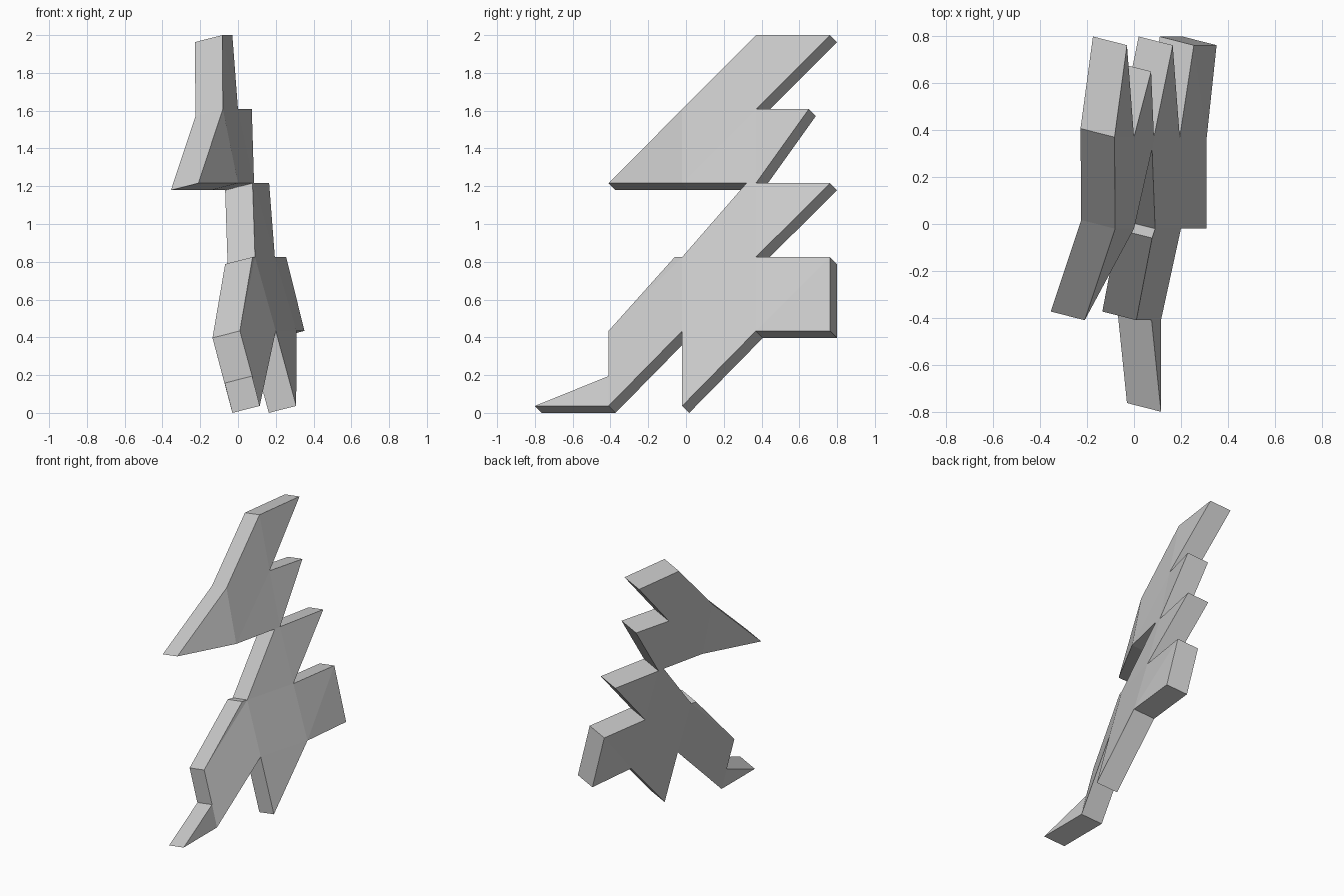
import bpy
import bmesh
from mathutils import Vector

cube = bpy.data.objects.get("Cube")
if cube:
    bpy.data.objects.remove(cube, do_unlink=True)

# One plain grey for the whole figure
grey = bpy.data.materials.new("plain grey")
grey.use_nodes = True
colour = (0.6, 0.6, 0.6, 1.0)
grey.diffuse_color = colour
grey.node_tree.nodes["Principled BSDF"].inputs["Base Color"].default_value = colour

# Columns (y) and rows (z) that the zigzag outline snaps to
toe_y, shin_y, mid_y, notch_y, back_y = -0.80, -0.41, -0.02, 0.37, 0.762
foot_z, hip_z, waist_z, neck_z, brow_z, top_z = 0.037, 0.434, 0.825, 1.216, 1.608, 2.0

# Corners of the left-hand surface
corners = {
    "crest": (-0.083, notch_y, top_z),
    "crest_tip": (-0.03, back_y, top_z),
    "brow": (-0.08, mid_y, brow_z),
    "brow_notch": (0.0, notch_y, brow_z),
    "mane_tip": (0.073, 0.65, brow_z),
    "snout": (-0.21, shin_y, neck_z),
    "jaw": (0.0, mid_y, neck_z),
    "throat": (0.077, 0.32, neck_z),
    "nape": (0.085, notch_y, neck_z),
    "shoulder_tip": (0.165, back_y, neck_z),
    "waist": (0.09, mid_y, waist_z),
    "chest": (0.077, -0.06, waist_z),
    "waist_notch": (0.195, notch_y, waist_z),
    "tail_top": (0.255, back_y, waist_z),
    "tail_base": (0.352, back_y, hip_z),
    "rump": (0.31, notch_y, hip_z),
    "crotch": (0.2, mid_y, hip_z),
    "knee": (0.01, shin_y, hip_z),
    "ankle": (0.075, shin_y, 0.195),
    "heel": (0.115, shin_y, foot_z),
    "toe": (0.115, toe_y, foot_z),
    "rear_foot": (0.308, mid_y, foot_z),
}

# Flat facets of the folded sheet
facets = [
    "crest crest_tip brow_notch",
    "crest brow_notch jaw brow",
    "brow jaw snout",
    "brow_notch mane_tip nape",
    "brow_notch nape throat jaw",
    "nape shoulder_tip waist_notch",
    "throat nape waist_notch waist",
    "waist_notch tail_top rump",
    "tail_top tail_base rump",
    "waist waist_notch rump crotch",
    "crotch rump rear_foot",
    "chest waist knee",
    "waist crotch heel knee",
    "knee heel ankle",
    "ankle heel toe",
]

# Build the sheet, then extrude it obliquely into a thick folded plate
bm = bmesh.new()
verts = {name: bm.verts.new(co) for name, co in corners.items()}
for facet in facets:
    bm.faces.new([verts[name] for name in facet.split()])
bmesh.ops.recalc_face_normals(bm, faces=bm.faces[:])
result = bmesh.ops.extrude_face_region(bm, geom=bm.faces[:])
moved = [g for g in result["geom"] if isinstance(g, bmesh.types.BMVert)]
bmesh.ops.translate(bm, verts=moved, vec=Vector((-0.145, 0.037, -0.037)))
bmesh.ops.recalc_face_normals(bm, faces=bm.faces[:])

mesh = bpy.data.meshes.new("folded_zigzag_figure")
bm.to_mesh(mesh)
bm.free()
mesh.materials.append(grey)
figure = bpy.data.objects.new("folded_zigzag_figure", mesh)
bpy.context.collection.objects.link(figure)
